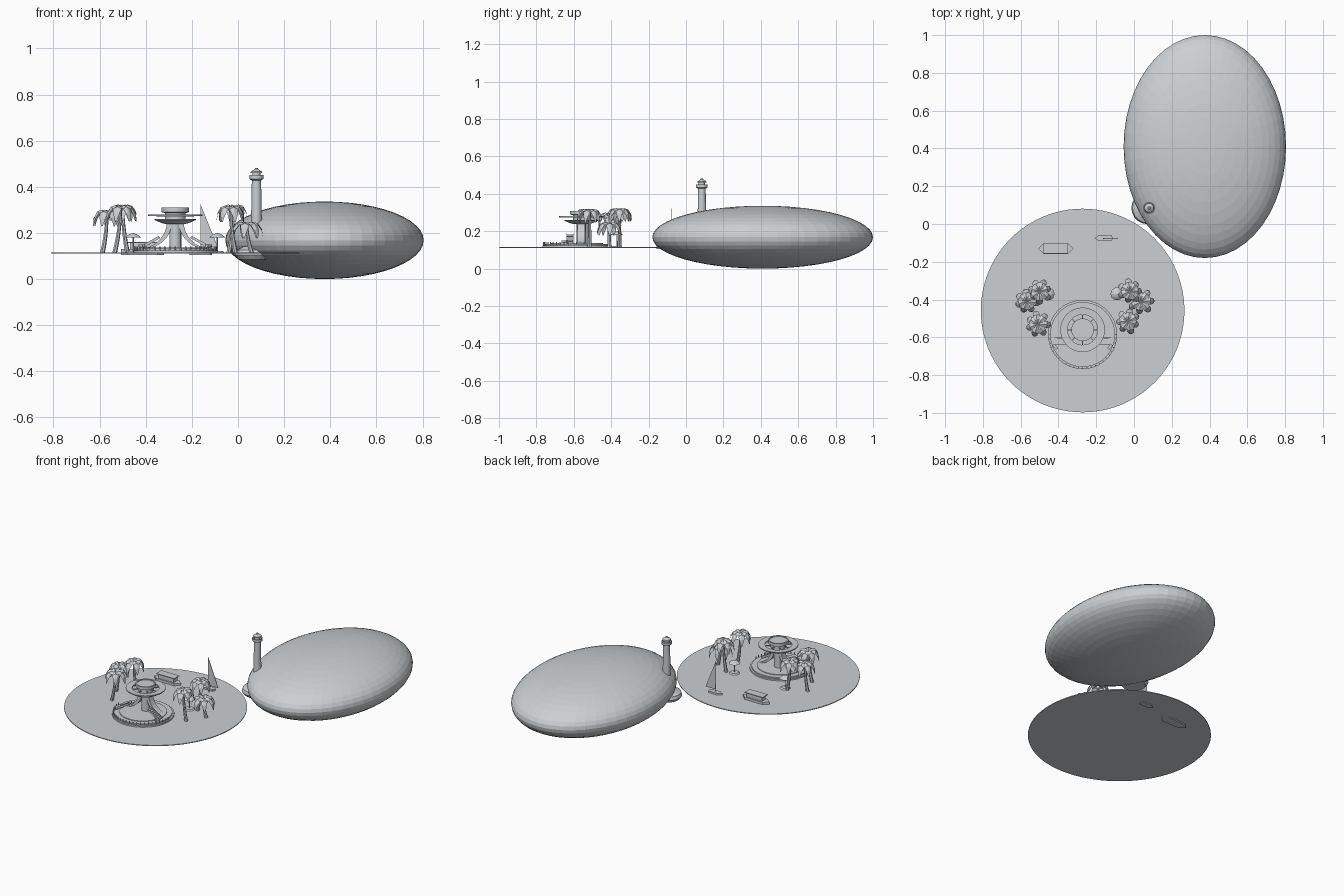
import bpy, bmesh, math, random
from mathutils import Vector, Matrix

random.seed(4)
cube = bpy.data.objects.get("Cube")
if cube:
    bpy.data.objects.remove(cube)

grey = bpy.data.materials.new("pale grey")
grey.use_nodes = True
grey.diffuse_color = (0.6, 0.63, 0.65, 1)
grey.node_tree.nodes["Principled BSDF"].inputs["Base Color"].default_value = grey.diffuse_color

SEA = 0.115          # water surface height
CX, CY = -0.272, -0.56   # pavilion centre


def finish(name, bm):
    mesh = bpy.data.meshes.new(name)
    bm.to_mesh(mesh)
    bm.free()
    obj = bpy.data.objects.new(name, mesh)
    bpy.context.collection.objects.link(obj)
    mesh.materials.append(grey)
    return obj


def lathe(name, x, y, profile, sides=32):
    """Turn a closed or capped (radius, z) profile around a vertical axis."""
    bm = bmesh.new()
    rings = []
    for r, z in profile:
        rings.append([bm.verts.new((x + r * math.cos(i * math.tau / sides),
                                    y + r * math.sin(i * math.tau / sides), z))
                      for i in range(sides)])
    for a, b in zip(rings, rings[1:]):
        for i in range(sides):
            j = (i + 1) % sides
            bm.faces.new((a[i], a[j], b[j], b[i]))
    if profile[0] == profile[-1]:
        bmesh.ops.remove_doubles(bm, verts=bm.verts, dist=1e-6)
    else:
        bm.faces.new(rings[0][::-1])
        bm.faces.new(rings[-1])
    bmesh.ops.recalc_face_normals(bm, faces=bm.faces)
    return finish(name, bm)


def prism(name, points, depth):
    """Extrude a flat outline along the given vector."""
    bm = bmesh.new()
    face = bm.faces.new([bm.verts.new(p) for p in points])
    new = bmesh.ops.extrude_face_region(bm, geom=[face])["geom"]
    bmesh.ops.translate(bm, vec=depth, verts=[v for v in new if isinstance(v, bmesh.types.BMVert)])
    bmesh.ops.recalc_face_normals(bm, faces=bm.faces)
    return finish(name, bm)


def box(name, centre, size, turn=0):
    bm = bmesh.new()
    m = Matrix.Translation(centre) @ Matrix.Rotation(turn, 4, "Z") @ Matrix.Diagonal((*size, 1))
    bmesh.ops.create_cube(bm, size=1, matrix=m)
    return finish(name, bm)


def ellipsoid(name, centre, radii, segments, rings):
    bm = bmesh.new()
    m = Matrix.Translation(centre) @ Matrix.Diagonal((*radii, 1))
    bmesh.ops.create_uvsphere(bm, u_segments=segments, v_segments=rings, radius=1, matrix=m)
    return finish(name, bm)


def palm(name, x, y, top, lean, size=0.067):
    # Bent tapering trunk
    bm = bmesh.new()
    rings = []
    for k in range(6):
        t = k / 5
        r = 0.011 - 0.005 * t
        cx = x + lean * (1 - t) ** 2
        rings.append([bm.verts.new((cx + r * math.cos(a * math.tau / 7), y + r * math.sin(a * math.tau / 7),
                                    SEA + (top - SEA) * t)) for a in range(7)])
    for a, b in zip(rings, rings[1:]):
        for i in range(7):
            bm.faces.new((a[i], a[(i + 1) % 7], b[(i + 1) % 7], b[i]))
    bm.faces.new(rings[-1])
    finish(name + "_trunk", bm)
    # Drooping folded fronds
    bm = bmesh.new()
    turn = random.random()
    for f in range(7):
        a = turn + f * math.tau / 7
        out, side = Vector((math.cos(a), math.sin(a), 0)), Vector((-math.sin(a), math.cos(a), 0))
        length = size * random.uniform(0.9, 1.1)
        rows = []
        for k in range(5):
            t = k / 4
            p = Vector((x, y, top)) + out * length * math.sin(t * 1.5)
            p.z += 0.016 * math.sin(t * 3) - 0.065 * t ** 2.2
            w = 0.019 * math.sin(0.3 + t * 2.7)
            drop = Vector((0, 0, -0.5 * w))
            rows.append([bm.verts.new(q) for q in (p - side * w + drop, p, p + side * w + drop)])
        for r, s in zip(rows, rows[1:]):
            for i in range(2):
                bm.faces.new((r[i], r[i + 1], s[i + 1], s[i]))
    finish(name + "_fronds", bm)


# Water disc and large ovoid
lathe("water_disc", CX, -0.458, [(0.539, 0.11), (0.539, SEA)], 96)
ellipsoid("ovoid_hill", (0.375, 0.41, 0.168), (0.43, 0.59, 0.168), 48, 24)

# Lighthouse on its rock
lathe("lighthouse_rock", 0.072, 0.085, [(0.07, 0.085), (0.086, 0.105), (0.08, 0.125), (0.05, 0.14)], 20)
lathe("lighthouse_tower", 0.08, 0.085, [(0.026, 0.12), (0.02, 0.432)], 20)
lathe("lighthouse_gallery", 0.08, 0.085, [(0.021, 0.428), (0.031, 0.434), (0.031, 0.45), (0.028, 0.45),
                                         (0.028, 0.438), (0.017, 0.438), (0.017, 0.462)], 16)
lathe("lighthouse_roof", 0.08, 0.085, [(0.026, 0.46), (0.024, 0.466), (0.008, 0.476), (0.006, 0.481)], 16)

# Pavilion deck and its low rim
lathe("deck", CX, -0.585, [(0.183, 0.11), (0.183, 0.124), (0.172, 0.124), (0.172, 0.132), (0.14, 0.132),
                           (0.14, 0.136)], 48)
for i in range(25):
    a = math.pi * (1 + i / 24)
    lathe("railing_post", CX + 0.177 * math.cos(a), -0.585 + 0.177 * math.sin(a), [(0.003, 0.12), (0.003, 0.142)], 6)

# Central core and flaring arched legs
lathe("core", CX, CY, [(0.026, 0.13), (0.026, 0.25)], 16)
for s in (-1, 1):
    outer, inner = [], []
    for k in range(9):
        t = k / 8
        d = 0.036 + 0.125 * (1 - math.sin(t * math.pi / 2)) ** 1.0
        z = 0.13 + 0.12 * (1 - math.cos(t * math.pi / 2))
        outer.append((CX + s * d, CY - 0.02, z))
        inner.append((CX + s * (d - 0.022), CY - 0.02, z))
    prism("arched_leg", outer + inner[::-1], (0, 0.04, 0))

# Raised dish, roof ring and cap
lathe("dish", CX, CY, [(0.04, 0.238), (0.06, 0.243), (0.09, 0.256), (0.09, 0.261), (0.045, 0.261), (0.045, 0.29)], 32)
lathe("roof_ring", CX, CY, [(0.08, 0.272), (0.118, 0.274), (0.118, 0.28), (0.08, 0.278), (0.08, 0.272)], 32)
lathe("cap", CX, CY, [(0.045, 0.286), (0.06, 0.29), (0.06, 0.309), (0.052, 0.309), (0.052, 0.304)], 32)
for i in range(8):
    a = i * math.tau / 8
    box("roof_spoke", (CX + 0.064 * math.cos(a), CY + 0.064 * math.sin(a), 0.275), (0.045, 0.005, 0.004), a)

# Stairs and side rails beside the legs
for s in (-1, 1):
    for k in range(7):
        box("stair_step", (CX + s * (0.14 - 0.011 * k), CY - 0.06, 0.137 + 0.007 * k), (0.014, 0.034, 0.005))
    for dy in (-0.078, -0.042):
        x0, x1 = CX + s * 0.15, CX + s * 0.07
        prism("stair_rail", [(x0, CY + dy, 0.13), (x1, CY + dy, 0.175), (x1, CY + dy, 0.188), (x0, CY + dy, 0.143)],
              (0, 0.003, 0))
    box("table", (CX + s * 0.145, -0.65, 0.143), (0.03, 0.014, 0.012), s * 0.9)

# Palms
palms = [(-0.5, -0.355, 0.315, 0.02), (-0.568, -0.41, 0.292, -0.02), (-0.51, -0.53, 0.312, -0.025),
         (-0.02, -0.355, 0.315, -0.02), (0.038, -0.41, 0.24, 0.02), (-0.032, -0.515, 0.31, 0.02)]
for i, p in enumerate(palms):
    palm("palm_%d" % (i + 1), *p)

# Sunshades and sandy mounds
for x in (-0.455, -0.09):
    lathe("mound", x, -0.37, [(0.034, 0.112), (0.024, 0.122)], 16)
    lathe("sunshade_pole", x, -0.37, [(0.003, 0.115), (0.003, 0.19)], 6)
    lathe("sunshade", x, -0.37, [(0.035, 0.18), (0.02, 0.192), (0.002, 0.199)], 10)


def hull(name, x0, x1, y, half, nose, tail, top):
    pts = [(x0 - nose, y), (x0, y - half), (x1, y - half), (x1 + tail, y), (x1, y + half), (x0, y + half)]
    prism(name, [(px, py, 0.104) for px, py in pts], (0, 0, top - 0.104))


# Cabin barge
hull("barge_hull", -0.478, -0.35, -0.13, 0.028, 0.03, 0.03, 0.13)
box("barge_cabin", (-0.414, -0.13, 0.143), (0.11, 0.038, 0.028))
box("barge_roof", (-0.414, -0.13, 0.159), (0.13, 0.052, 0.005))

# Sailing boat
hull("sailboat_hull", -0.185, -0.12, -0.075, 0.016, 0.025, 0.008, 0.126)
lathe("mast", -0.161, -0.076, [(0.0025, 0.12), (0.0015, 0.322)], 6)
prism("sail", [(-0.16, -0.078, 0.14), (-0.088, -0.078, 0.14), (-0.16, -0.078, 0.318)], (0, 0.003, 0))
